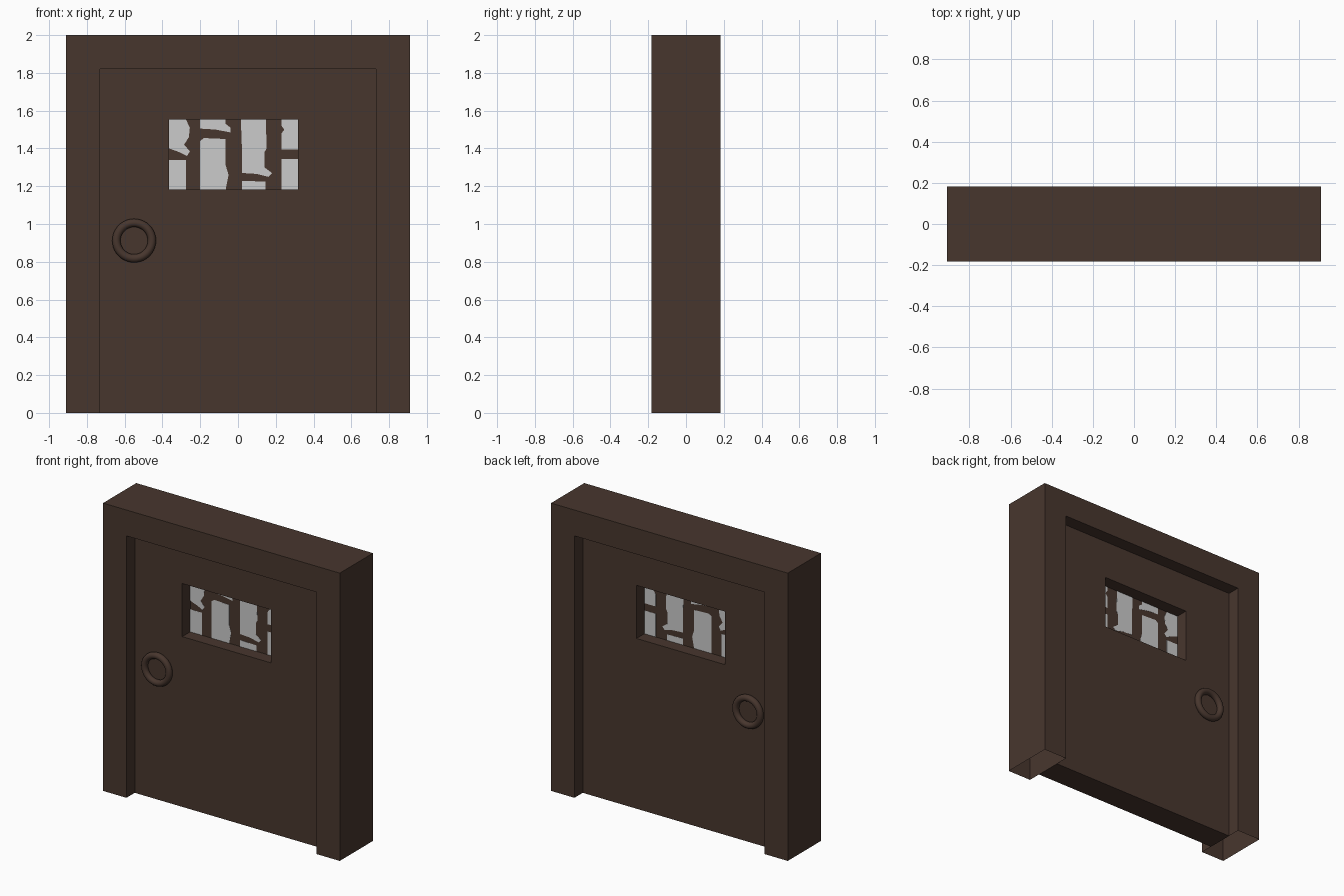
import bpy, bmesh, math

if "Cube" in bpy.data.objects:
    bpy.data.objects.remove(bpy.data.objects["Cube"])


def material(name, rgb):
    m = bpy.data.materials.new(name)
    m.diffuse_color = (*rgb, 1)
    m.use_nodes = True
    m.node_tree.nodes["Principled BSDF"].inputs["Base Color"].default_value = m.diffuse_color
    return m


brown = material("dark_brown", (0.064, 0.037, 0.027))
grey = material("pale_glass", (0.60, 0.60, 0.60))


def finish(name, bm, mat):
    bmesh.ops.recalc_face_normals(bm, faces=bm.faces)
    me = bpy.data.meshes.new(name)
    bm.to_mesh(me)
    bm.free()
    me.materials.append(mat)
    ob = bpy.data.objects.new(name, me)
    bpy.context.collection.objects.link(ob)
    return ob


def band(name, outer, inner, d, closed):
    """Strip between two outlines in the xz plane, with depth -d..d."""
    bm = bmesh.new()
    rows = [[bm.verts.new((x, y, z)) for x, z in line]
            for line, y in ((outer, -d), (inner, -d), (inner, d), (outer, d))]
    n = len(outer)
    for i in range(n if closed else n - 1):
        j = (i + 1) % n
        for k in range(4):
            a, b = rows[k], rows[(k + 1) % 4]
            bm.faces.new((a[i], a[j], b[j], b[i]))
    return finish(name, bm, brown)


def plate(bm, pts, d):
    """Flat polygon in the xz plane, with depth -d..d."""
    f = [bm.verts.new((x, -d, z)) for x, z in pts]
    b = [bm.verts.new((x, d, z)) for x, z in pts]
    bm.faces.new(f)
    bm.faces.new(b[::-1])
    for i in range(len(pts)):
        j = (i + 1) % len(pts)
        bm.faces.new((f[i], b[i], b[j], f[j]))


# Door frame, open underneath the legs
band("door_frame",
     [(-0.91, 0), (-0.91, 2), (0.91, 2), (0.91, 0)],
     [(-0.73, 0), (-0.73, 1.82), (0.73, 1.82), (0.73, 0)], 0.182, False)

# Door leaf with window opening
L, R, B, T = -0.365, 0.317, 1.183, 1.552
band("door_leaf",
     [(-0.73, 0), (-0.73, 1.82), (0.73, 1.82), (0.73, 0)],
     [(L, B), (L, T), (R, T), (R, B)], 0.091, True)

# Window lattice
bm = bmesh.new()
plate(bm, [(L, B), (R, B), (R, T), (L, T)], 0.003)
finish("window_lattice", bm, brown)

# Glass pieces between the bars
pieces = [
    [(L, 1.40), (-0.31, 1.38), (-0.27, 1.36), (-0.255, 1.385), (-0.285, 1.42),
     (-0.26, 1.46), (-0.255, 1.51), (-0.275, T), (L, T)],
    [(L, B), (-0.275, B), (-0.275, 1.34), (L, 1.34)],
    [(-0.2, 1.505), (-0.12, 1.50), (-0.04, 1.485), (-0.04, 1.51), (-0.065, 1.53),
     (-0.065, T), (-0.2, T)],
    [(-0.2, B), (-0.065, B), (-0.05, 1.26), (-0.065, 1.31), (-0.065, 1.45),
     (-0.18, 1.455), (-0.2, 1.44)],
    [(0.02, 1.27), (0.1, 1.265), (0.16, 1.25), (0.18, 1.27), (0.14, 1.30),
     (0.14, 1.38), (0.152, 1.40), (0.147, T), (0.015, T), (0.02, 1.42)],
    [(0.02, B), (0.145, B), (0.145, 1.225), (0.02, 1.228)],
    [(0.23, 1.395), (R, 1.395), (R, T), (0.23, T), (0.23, 1.52), (0.245, 1.50),
     (0.23, 1.48)],
    [(0.23, B), (R, B), (R, 1.345), (0.23, 1.345)],
]
bm = bmesh.new()
for p in pieces:
    plate(bm, p, 0.004)
finish("window_glass", bm, grey)

# Ring handles on both faces
for side, name in ((-1, "front_handle"), (1, "back_handle")):
    bpy.ops.mesh.primitive_torus_add(
        major_radius=0.094, minor_radius=0.022, major_segments=40, minor_segments=14,
        location=(-0.55, side * 0.105, 0.912), rotation=(math.pi / 2, 0, 0))
    ob = bpy.context.object
    ob.name = name
    ob.data.materials.append(brown)
    bpy.ops.object.shade_smooth_by_angle()
